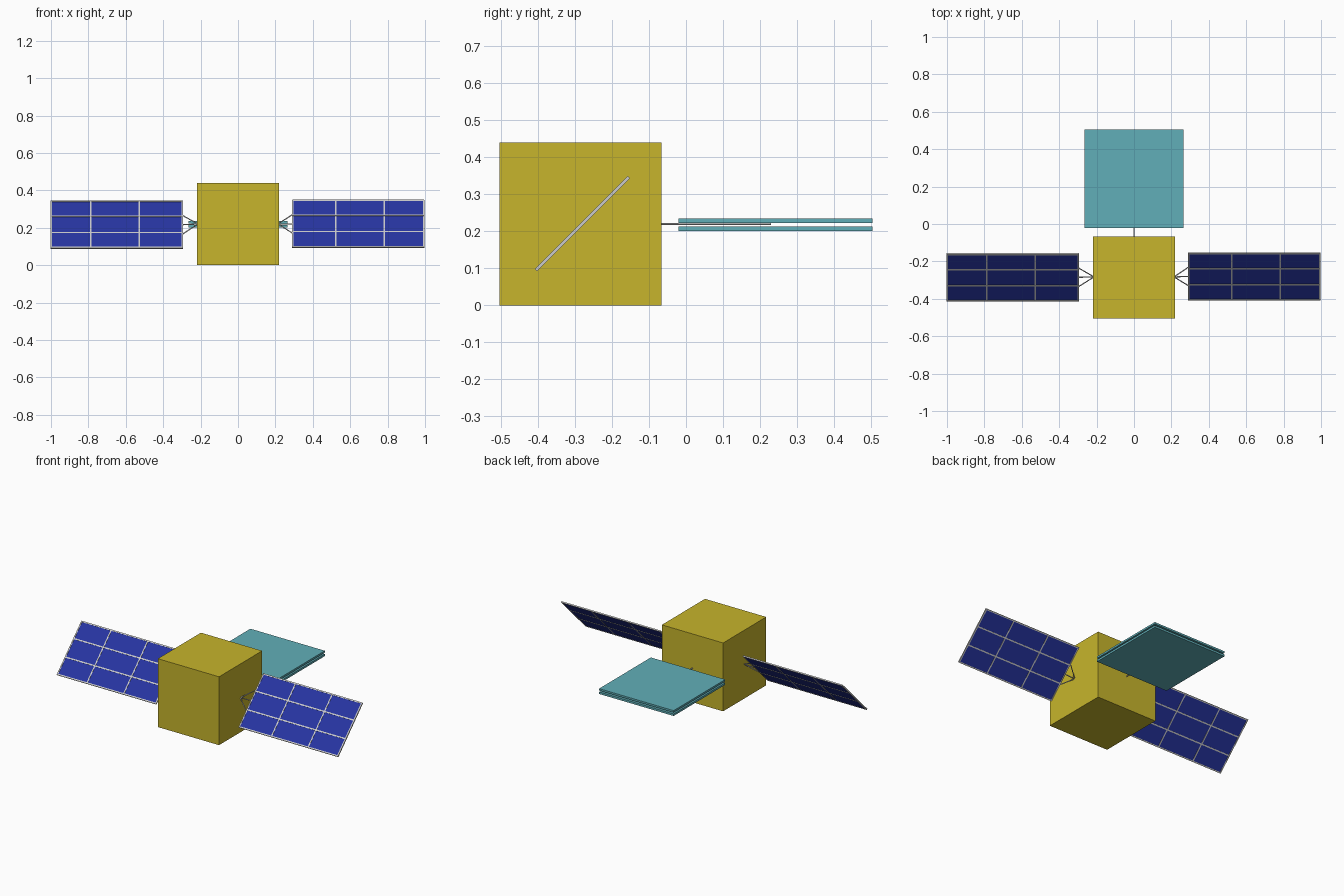
import bpy, bmesh, math
from mathutils import Matrix, Vector

if "Cube" in bpy.data.objects:
    bpy.data.objects.remove(bpy.data.objects["Cube"])


def material(name, rgb):
    m = bpy.data.materials.new(name)
    m.diffuse_color = (*rgb, 1)
    m.use_nodes = True
    m.node_tree.nodes["Principled BSDF"].inputs["Base Color"].default_value = m.diffuse_color
    return m


GOLD = material("gold_foil", (0.57, 0.46, 0.025))
TEAL = material("teal", (0.12, 0.43, 0.48))
BLUE = material("cell_blue", (0.02, 0.035, 0.36))


def finish(bm, name, mat=None):
    me = bpy.data.meshes.new(name)
    bm.to_mesh(me)
    bm.free()
    ob = bpy.data.objects.new(name, me)
    bpy.context.collection.objects.link(ob)
    if mat:
        me.materials.append(mat)
    return ob


def add_box(bm, center, size):
    bmesh.ops.create_cube(bm, size=1, matrix=Matrix.Translation(center) @ Matrix.Diagonal((*size, 1)))


def add_rod(bm, a, b, r):
    a, b = Vector(a), Vector(b)
    d = b - a
    rot = d.to_track_quat('Z', 'Y').to_matrix().to_4x4()
    bmesh.ops.create_cone(bm, cap_ends=True, segments=8, radius1=r, radius2=r, depth=d.length,
                          matrix=Matrix.Translation((a + b) / 2) @ rot)


def box(name, center, size, mat):
    bm = bmesh.new()
    add_box(bm, center, size)
    return finish(bm, name, mat)


# Foil-wrapped body
box("body", (0, -0.285, 0.22), (0.436, 0.438, 0.44), GOLD)

# Rear plates and the boom between them
box("rear_plate_lower", (0, 0.242, 0.207), (0.53, 0.525, 0.013), TEAL)
box("rear_plate_upper", (0, 0.242, 0.229), (0.53, 0.525, 0.012), TEAL)
bm = bmesh.new()
add_rod(bm, (0, -0.08, 0.22), (0, 0.23, 0.22), 0.003)
finish(bm, "rear_boom")

# Solar wings, tilted to face up and forward
LENGTH, HALF_W = 0.70, 0.178
for label, s, mid_x, y, z in (("left", -1, -0.648, -0.285, 0.216), ("right", 1, 0.643, -0.28, 0.221)):
    tilt = Matrix.Translation((mid_x, y, z)) @ Matrix.Rotation(math.radians(45), 4, 'X')

    # Blue cell sheet
    box(f"{label}_cells", (0, 0, 0), (LENGTH - 0.006, 2 * HALF_W - 0.006, 0.005), BLUE).matrix_world = tilt

    # Frame bars around and between the cells
    bm = bmesh.new()
    for v in (-HALF_W + 0.004, -0.061, 0.061, HALF_W - 0.004):
        add_box(bm, (0, v, 0), (LENGTH + 0.004, 0.008, 0.008))
    for x in (-LENGTH / 2, -0.121 * s, 0.14 * s, LENGTH / 2):
        add_box(bm, (x, 0, 0), (0.008, 2 * HALF_W, 0.0078))
    finish(bm, f"{label}_frame").matrix_world = tilt

    # Struts fanning out from the body side
    bm = bmesh.new()
    inner = tilt.inverted() @ Vector((s * 0.214, -0.283, 0.22))
    for v in (-0.072, 0, 0.072):
        add_rod(bm, inner, (-s * LENGTH / 2, v, 0), 0.003)
    finish(bm, f"{label}_struts").matrix_world = tilt
